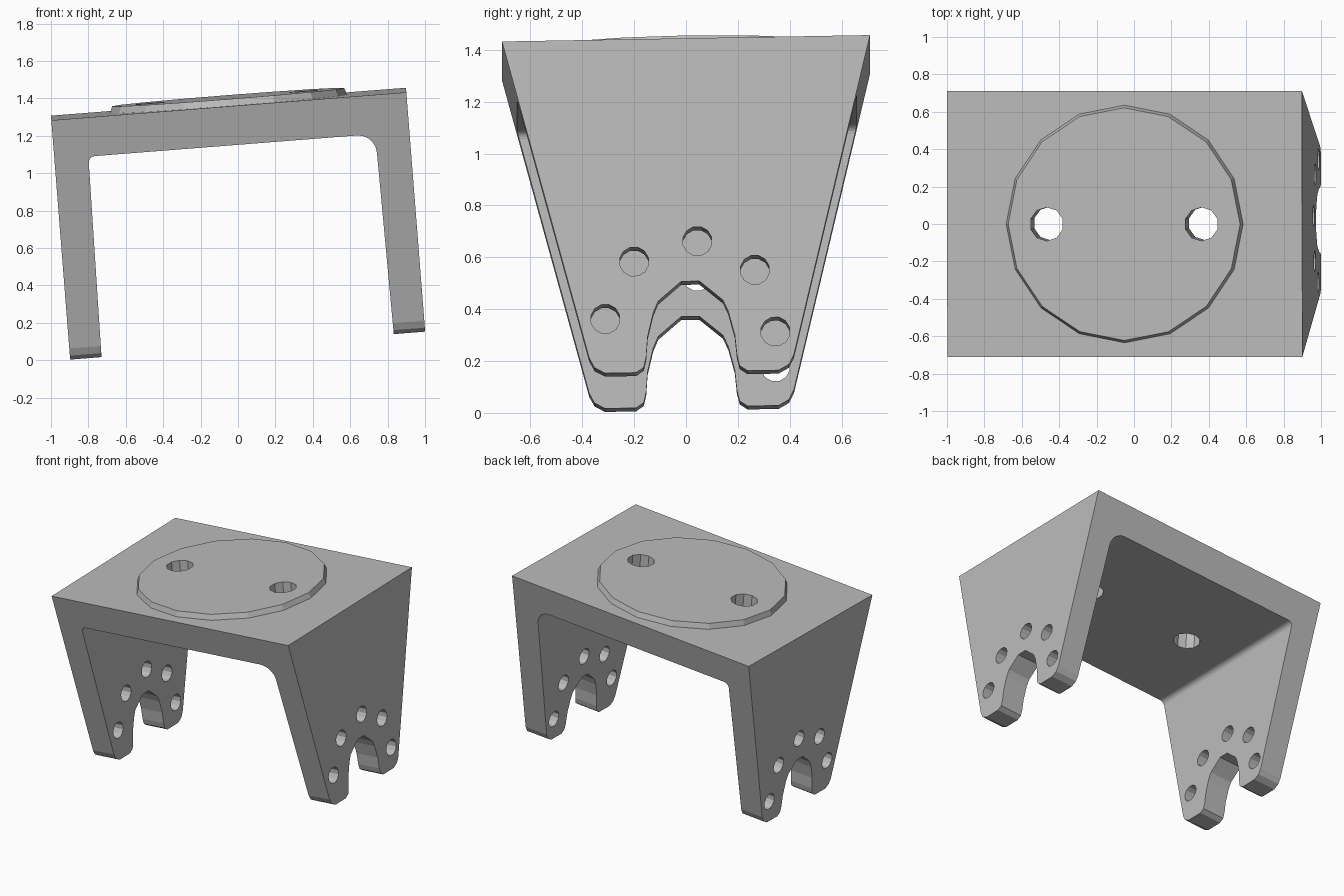
import bpy
import bmesh
from math import radians, cos, sin, pi
from mathutils import Matrix, Vector

cube = bpy.data.objects.get("Cube")
if cube:
    bpy.data.objects.remove(cube, do_unlink=True)

grey = bpy.data.materials.new("plain grey")
grey.use_nodes = True
colour = (0.5, 0.5, 0.5, 1)
grey.diffuse_color = colour
grey.node_tree.nodes["Principled BSDF"].inputs["Base Color"].default_value = colour

LENGTH = 1.29   # from the top face to the feet


def make_object(name, bm):
    bmesh.ops.recalc_face_normals(bm, faces=bm.faces)
    mesh = bpy.data.meshes.new(name)
    bm.to_mesh(mesh)
    bm.free()
    mesh.materials.append(grey)
    obj = bpy.data.objects.new(name, mesh)
    bpy.context.collection.objects.link(obj)
    return obj


def add_prism(bm, points, low, high):
    """Extrude a closed loop of 3D points from offset low to offset high."""
    face = bm.faces.new([bm.verts.new(p + low) for p in points])
    top = bmesh.ops.extrude_face_region(bm, geom=[face])
    moved = [v for v in top["geom"] if isinstance(v, bmesh.types.BMVert)]
    bmesh.ops.translate(bm, verts=moved, vec=high - low)


def ring(radius, sides):
    return [(radius * cos(2 * pi * (i + 0.5) / sides), radius * sin(2 * pi * (i + 0.5) / sides))
            for i in range(sides)]


def boolean(obj, cutter, operation):
    mod = obj.modifiers.new("cut", "BOOLEAN")
    mod.operation = operation
    mod.solver = "EXACT"
    mod.object = cutter
    graph = bpy.context.evaluated_depsgraph_get()
    mesh = bpy.data.meshes.new_from_object(obj.evaluated_get(graph))
    obj.modifiers.clear()
    obj.data = mesh


def fillet(x, z, radius, side, steps=5):
    """Inner corner arc, running from the leg up to the underside."""
    arc = [pi / 2 * i / steps for i in range(steps + 1)]
    return [(side * (x - radius + radius * cos(a)), z - radius + radius * sin(a)) for a in arc]


# U-shaped bracket outline, seen from the front
bottom = -LENGTH - 0.1
outline = [(-0.952, 0), (-0.952, bottom), (-0.785, bottom)]
outline += fillet(0.77, -0.21, 0.035, -1)
outline += fillet(0.77, -0.21, 0.1, 1)[::-1]
outline += [(0.785, bottom), (0.952, bottom), (0.952, 0)]
bm = bmesh.new()
add_prism(bm, [Vector((x, 0, z)) for x, z in outline], Vector((0, -0.9, 0)), Vector((0, 0.9, 0)))
bracket = make_object("bracket", bm)

# Tapered side outline with notched, rounded feet
half = [(0.722, LENGTH + 0.05), (0.71, LENGTH), (0.395, 0.06), (0.375, 0.022), (0.335, 0),
        (0.215, 0), (0.185, 0.02), (0.175, 0.06), (0.168, 0.14), (0.145, 0.23),
        (0.125, 0.275), (0.035, 0.35)]
side = half + [(-y, z) for y, z in reversed(half)]
bm = bmesh.new()
add_prism(bm, [Vector((0, y, z - LENGTH)) for y, z in side], Vector((-1.2, 0, 0)), Vector((1.2, 0, 0)))
side_cutter = make_object("side_cutter", bm)
boolean(bracket, side_cutter, "INTERSECT")

# Raised faceted disc on top
bm = bmesh.new()
bmesh.ops.create_cone(bm, cap_ends=True, segments=16, radius1=0.64, radius2=0.622, depth=0.05,
                      matrix=Matrix.Translation((0, 0, 0.012)))
disc = make_object("top_disc", bm)

# Bolt holes through both legs and through the top
bm = bmesh.new()
leg_holes = [(-0.33, 0.21), (-0.215, 0.43), (0.03, 0.505), (0.25, 0.39), (0.325, 0.15)]
for cy, cz in leg_holes:
    loop = [Vector((0, cy + a, cz - LENGTH + b)) for a, b in ring(0.057, 12)]
    add_prism(bm, loop, Vector((-1.2, 0, 0)), Vector((1.2, 0, 0)))
for cx in (-0.415, 0.415):
    loop = [Vector((cx + a, b, 0)) for a, b in ring(0.09, 10)]
    add_prism(bm, loop, Vector((0, 0, -0.4)), Vector((0, 0, 0.2)))
hole_cutter = make_object("hole_cutter", bm)
for part in (bracket, disc):
    boolean(part, hole_cutter, "DIFFERENCE")

for cutter in (side_cutter, hole_cutter):
    bpy.data.objects.remove(cutter, do_unlink=True)

# Stand the bracket with its slight lean
lean = (Matrix.Translation((-0.05, 0, 1.37)) @ Matrix.Rotation(radians(-4.5), 4, "Y")
        @ Matrix.Rotation(radians(1), 4, "X"))
for part in (bracket, disc):
    part.data.transform(lean)
    part.data.update()
